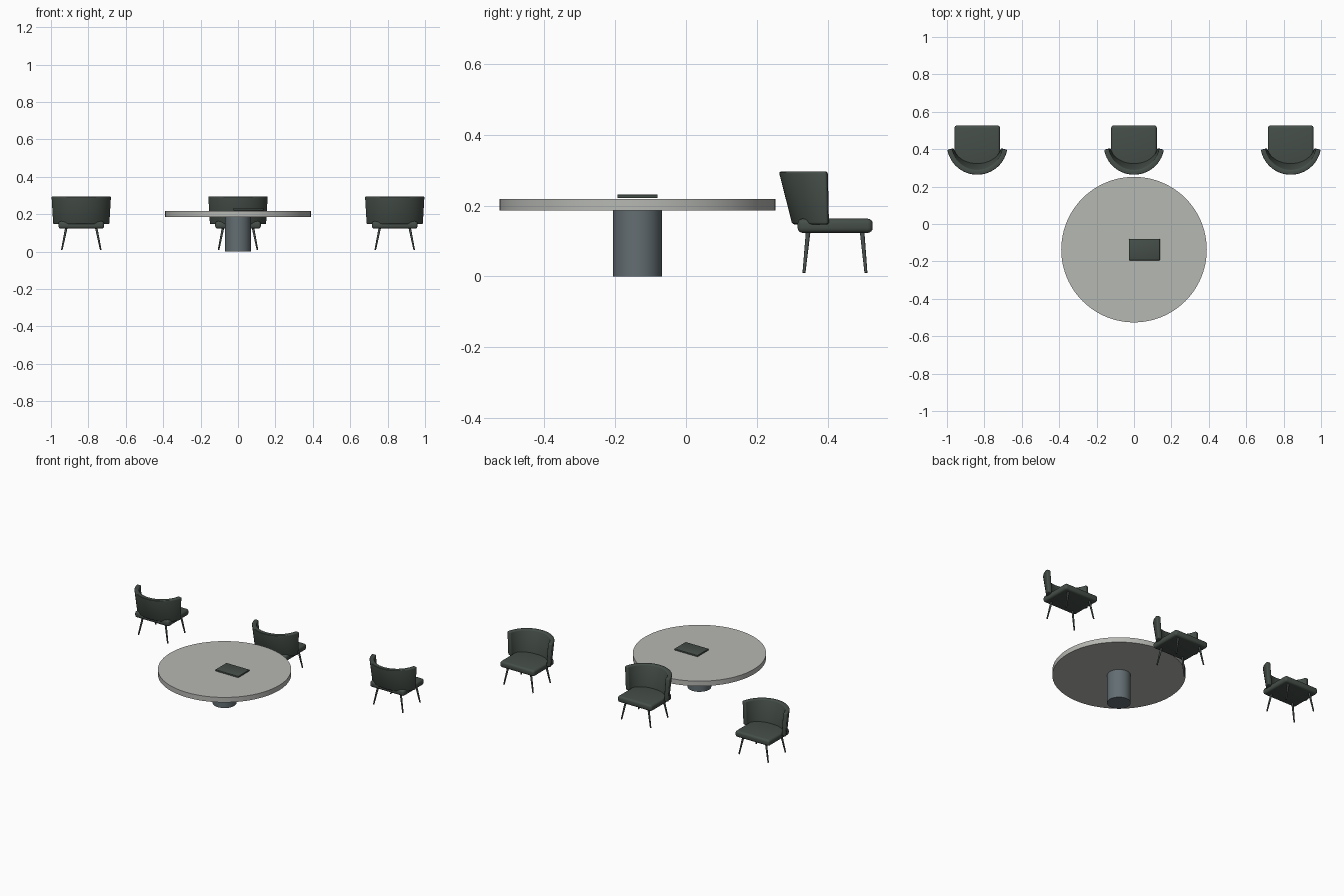
import bpy, bmesh, math
from mathutils import Vector

if "Cube" in bpy.data.objects:
    bpy.data.objects.remove(bpy.data.objects["Cube"])


def material(name, rgb):
    m = bpy.data.materials.new(name)
    m.diffuse_color = (*rgb, 1)
    m.use_nodes = True
    m.node_tree.nodes["Principled BSDF"].inputs["Base Color"].default_value = m.diffuse_color
    return m


FABRIC = material("dark green grey fabric", (0.060, 0.077, 0.066))
LEG = material("dark leg metal", (0.060, 0.075, 0.072))
STONE = material("pale grey top", (0.47, 0.48, 0.45))
STEEL = material("blue grey pedestal", (0.125, 0.155, 0.168))


def make(name, bm, mat, bevel=0, segments=3):
    bmesh.ops.recalc_face_normals(bm, faces=bm.faces)
    if bevel:
        edges = [e for e in bm.edges if e.calc_face_angle(0) > math.radians(40)]
        bmesh.ops.bevel(bm, geom=edges, offset=bevel, segments=segments,
                        profile=0.5, affect='EDGES')
    me = bpy.data.meshes.new(name)
    bm.to_mesh(me)
    bm.free()
    me.materials.append(mat)
    ob = bpy.data.objects.new(name, me)
    bpy.context.collection.objects.link(ob)
    bpy.ops.object.select_all(action='DESELECT')
    bpy.context.view_layer.objects.active = ob
    ob.select_set(True)
    bpy.ops.object.shade_smooth_by_angle(angle=math.radians(35))
    return ob


def box(name, lo, hi, mat, bevel, segments):
    bm = bmesh.new()
    bmesh.ops.create_cube(bm, size=1)
    lo, hi = Vector(lo), Vector(hi)
    for v in bm.verts:
        v.co = Vector(a * b for a, b in zip(v.co, hi - lo)) + (lo + hi) / 2
    return make(name, bm, mat, bevel, segments)


def rod(name, a, b, ra, rb, mat, sides, bevel=0):
    a, b = Vector(a), Vector(b)
    d = b - a
    bm = bmesh.new()
    bmesh.ops.create_cone(bm, cap_ends=True, segments=sides, radius1=ra,
                          radius2=rb, depth=d.length)
    rot = Vector((0, 0, 1)).rotation_difference(d).to_matrix().to_4x4()
    bmesh.ops.transform(bm, matrix=rot, verts=bm.verts)
    bmesh.ops.translate(bm, vec=(a + b) / 2, verts=bm.verts)
    return make(name, bm, mat, bevel)


def backrest(name, cx):
    # curved shell, leaning backwards: (rx, ry, centre y, z) per profile corner
    t = 0.027
    corners = [(0.154, 0.121, 0.421, 0.147), (0.1625, 0.163, 0.425, 0.296),
               (0.1625 - t, 0.163 - t, 0.425, 0.296),
               (0.154 - t, 0.121 - t, 0.421, 0.147)]
    n, sweep = 40, math.radians(80)
    bm = bmesh.new()
    rings = []
    for i in range(n + 1):
        a = -sweep + 2 * sweep * i / n
        rings.append([bm.verts.new((cx + rx * math.sin(a), cy - ry * math.cos(a), z))
                      for rx, ry, cy, z in corners])
    for p, q in zip(rings, rings[1:]):
        for k in range(4):
            j = (k + 1) % 4
            bm.faces.new((p[k], p[j], q[j], q[k]))
    bm.faces.new(rings[0])
    bm.faces.new(rings[-1])
    return make(name, bm, FABRIC, 0.006, 3)


# table
TY = -0.137
rod("table_top", (0, TY, 0.186), (0, TY, 0.218), 0.389, 0.389, STONE, 96)
rod("table_pedestal", (0, TY, 0), (0, TY, 0.186), 0.069, 0.069, STEEL, 64)
box("tray", (-0.026, -0.194, 0.221), (0.138, -0.080, 0.231), FABRIC, 0.002, 2)

# three chairs in a row
for i, cx in enumerate((-0.838, 0, 0.838), 1):
    box(f"seat_{i}", (cx - 0.122, 0.315, 0.123), (cx + 0.122, 0.527, 0.163),
        FABRIC, 0.014, 4)
    backrest(f"backrest_{i}", cx)
    for s in (-1, 1):
        for part, yt, yb in (("rear", 0.345, 0.333), ("front", 0.497, 0.508)):
            rod(f"{part}_leg_{i}_{'left' if s < 0 else 'right'}",
                (cx + s * 0.104, yb, 0.010), (cx + s * 0.080, yt, 0.128),
                0.0042, 0.0065, LEG, 16)
